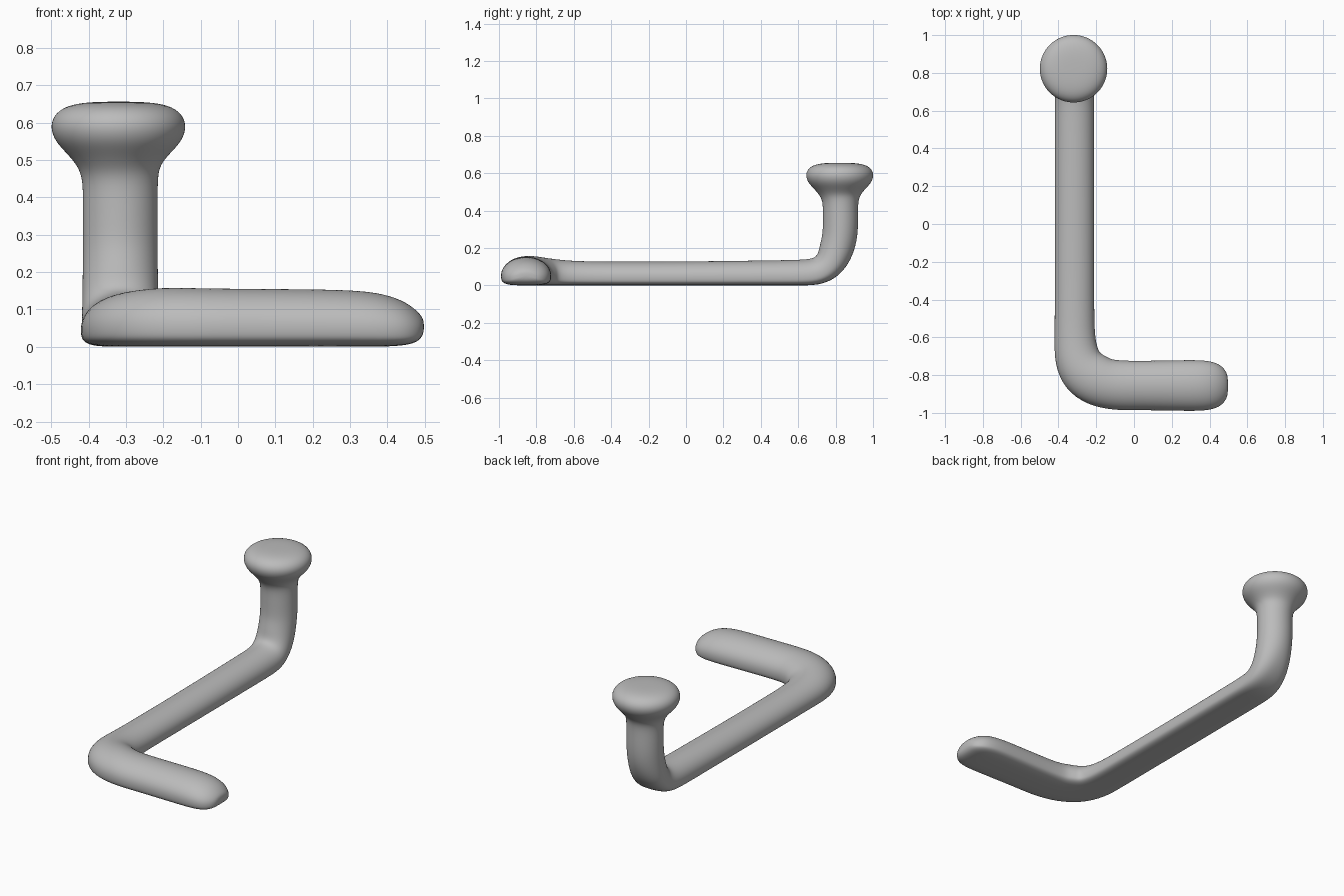
import bpy, bmesh, math
from mathutils import Vector

if "Cube" in bpy.data.objects:
    bpy.data.objects.remove(bpy.data.objects["Cube"], do_unlink=True)

grey = bpy.data.materials.new("plain grey")
grey.use_nodes = True
colour = (0.5, 0.5, 0.5, 1)
grey.diffuse_color = colour
grey.node_tree.nodes["Principled BSDF"].inputs["Base Color"].default_value = colour

SIDES = 24
AX, PY = -0.315, 0.825   # arm x, post y

# stations: base point, half width, height, roundness (0 = flat base, 1 = round)
foot = [((x, -0.855, z), w, h, 0) for x, z, w, h in (
    (0.498, 0.04, 0.04, 0.03), (0.487, 0.015, 0.08, 0.075),
    (0.45, 0.003, 0.117, 0.118), (0.39, 0, 0.133, 0.143),
    (0.31, 0, 0.136, 0.153), (0.15, 0, 0.133, 0.155),
    (0.02, 0, 0.131, 0.156), (-0.1, 0, 0.133, 0.157))]
corner = [((-0.19, -0.835, 0), 0.138, 0.16, 0),
          ((-0.265, -0.785, 0), 0.138, 0.153, 0),
          ((-0.305, -0.71, 0), 0.122, 0.142, 0),
          ((AX, -0.6, 0), 0.106, 0.13, 0)]
arm = [((AX, y, 0), 0.105, 0.128 + max(0, y) * 0.015, 0)
       for y in (-0.4, -0.1, 0.2, 0.45, 0.6)]
bend = [((AX, 0.71, 0), 0.104, 0.145, 0.1), ((AX, 0.80, 0.035), 0.103, 0.165, 0.4),
        ((AX, 0.87, 0.11), 0.102, 0.185, 0.7), ((AX, 0.91, 0.21), 0.101, 0.19, 1)]
post = [((AX, PY + 0.096, z), 0.101, 0.19, 1) for z in (0.3, 0.38, 0.45)]
knob = [((AX - 0.005, PY - 0.003 + r, z), r, 2 * r, 1) for z, r in (
    (0.487, 0.112), (0.52, 0.142), (0.55, 0.171), (0.585, 0.184),
    (0.618, 0.176), (0.642, 0.147), (0.653, 0.1), (0.656, 0.04))]
stations = foot + corner + arm + bend + post + knob


def power(v, e):
    return math.copysign(abs(v) ** e, v)


def section(w, h, r):
    """D-shaped profile that blends to an ellipse."""
    mid = h * (0.36 + 0.14 * r)
    for i in range(SIDES):
        a = 2 * math.pi * i / SIDES
        c, s = math.cos(a), math.sin(a)
        if s >= 0:
            yield w * c, mid + (h - mid) * s
        else:
            e = 0.55 + 0.45 * r
            yield w * power(c, e), mid + mid * power(s, e)


# sweep the profile from the foot tip, along the arm and up the post
bm = bmesh.new()
points = [Vector(s[0]) for s in stations]
up = Vector((0, 0, 1))
rings = []
for i, (p, (_, w, h, r)) in enumerate(zip(points, stations)):
    if i < len(foot):
        t = Vector((-1, 0, 0))
    elif i >= len(stations) - len(knob) - len(post):
        t = Vector((0, 0, 1))
    else:
        t = (points[i + 1] - points[i - 1]).normalized()
    up = (up - t * up.dot(t)).normalized()
    side = t.cross(up)
    rings.append([bm.verts.new(p + side * x + up * y) for x, y in section(w, h, r)])
for a, b in zip(rings, rings[1:]):
    for j in range(SIDES):
        k = (j + 1) % SIDES
        bm.faces.new((a[j], a[k], b[k], b[j]))
bm.faces.new(rings[0])
bm.faces.new(rings[-1])
bmesh.ops.recalc_face_normals(bm, faces=bm.faces)
for f in bm.faces:
    f.smooth = True
mesh = bpy.data.meshes.new("bent_handle")
bm.to_mesh(mesh)
bm.free()
mesh.materials.append(grey)
handle = bpy.data.objects.new("bent_handle", mesh)
bpy.context.collection.objects.link(handle)
sub = handle.modifiers.new("smooth", "SUBSURF")
sub.levels = sub.render_levels = 2
